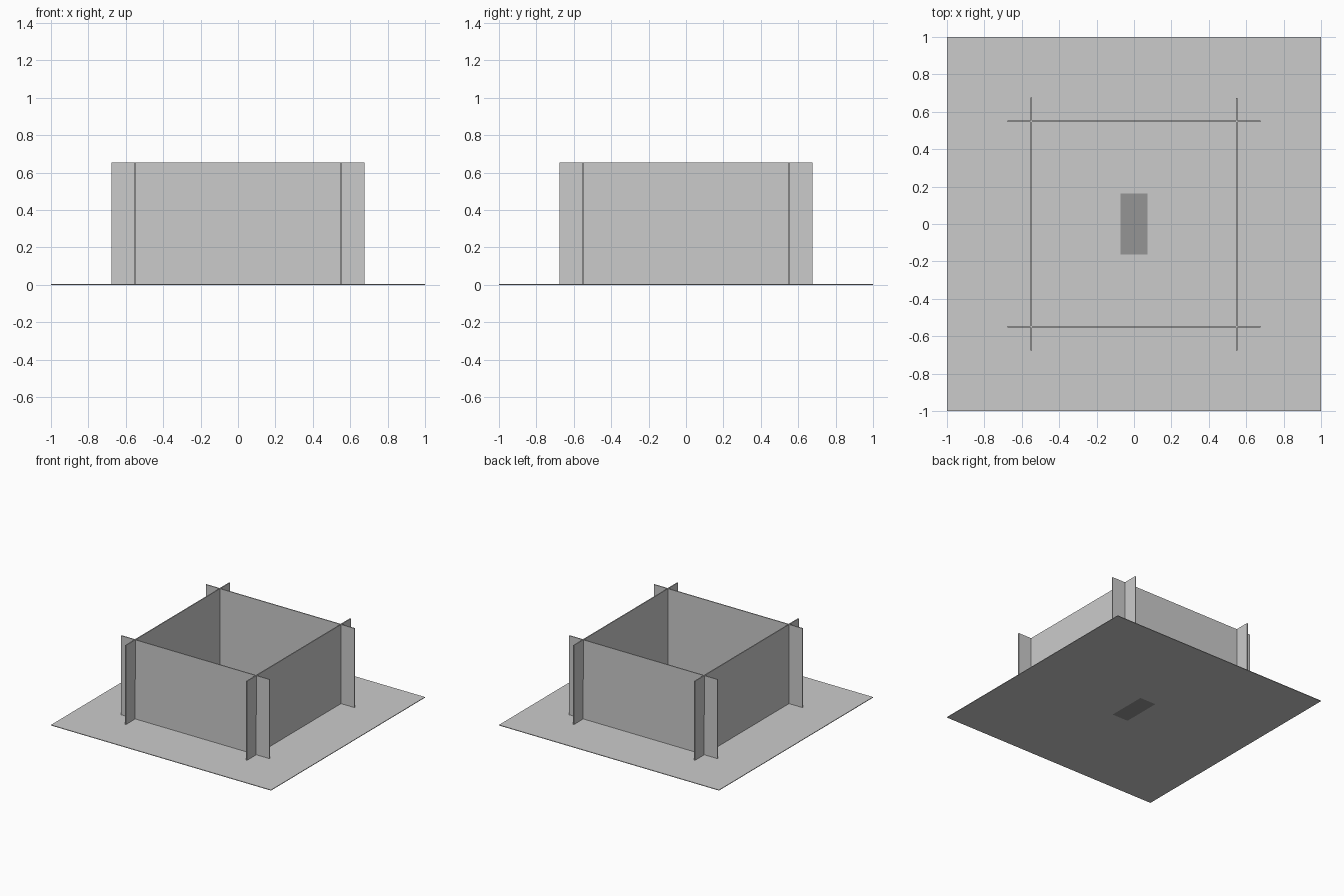
import bpy
import bmesh
import math
from mathutils import Matrix, Vector

if "Cube" in bpy.data.objects:
    bpy.data.objects.remove(bpy.data.objects["Cube"], do_unlink=True)


def make_material(name, value):
    mat = bpy.data.materials.new(name)
    colour = (value, value, value, 1.0)
    mat.use_nodes = True
    mat.diffuse_color = colour
    mat.node_tree.nodes["Principled BSDF"].inputs["Base Color"].default_value = colour
    return mat


light_grey = make_material("light grey", 0.60)
dark_grey = make_material("dark grey", 0.30)

BASE = 0.005        # base sheet thickness
WALL = 0.008        # panel thickness
HEIGHT = 0.65       # panel height
HALF = 0.675        # half the panel length
CROSS = 0.55        # where the panels cross
PATCH_X, PATCH_Y = 0.073, 0.163


def add_object(name, bm, materials):
    bmesh.ops.recalc_face_normals(bm, faces=bm.faces[:])
    mesh = bpy.data.meshes.new(name)
    bm.to_mesh(mesh)
    bm.free()
    for mat in materials:
        mesh.materials.append(mat)
    obj = bpy.data.objects.new(name, mesh)
    bpy.context.collection.objects.link(obj)
    return obj


# Base sheet with a dark rectangle cut into its middle
bm = bmesh.new()
bmesh.ops.create_cube(bm, size=1, matrix=Matrix.Translation((0, 0, BASE / 2))
                      @ Matrix.Diagonal((2, 2, BASE, 1)))
for axis, offset in ((Vector((1, 0, 0)), PATCH_X), (Vector((0, 1, 0)), PATCH_Y)):
    for side in (-1, 1):
        bmesh.ops.bisect_plane(bm, geom=bm.verts[:] + bm.edges[:] + bm.faces[:],
                               plane_co=axis * offset * side, plane_no=axis)
for face in bm.faces:
    centre = face.calc_center_median()
    face.material_index = int(abs(centre.x) < PATCH_X and abs(centre.y) < PATCH_Y)
add_object("base_sheet", bm, [light_grey, dark_grey])


# Panel with two half-height slots, open at the top or at the bottom
def panel(name, slot_at_top, offset, angle):
    slot = WALL / 2 + 0.0005
    profile = [(-HALF, 0), (HALF, 0), (HALF, HEIGHT)]
    for x in (CROSS, -CROSS):
        profile += [(x + slot, HEIGHT), (x + slot, HEIGHT / 2),
                    (x - slot, HEIGHT / 2), (x - slot, HEIGHT)]
    profile.append((-HALF, HEIGHT))
    if not slot_at_top:
        profile = [(x, HEIGHT - z) for x, z in profile]
    bm = bmesh.new()
    face = bm.faces.new([bm.verts.new((x, offset - WALL / 2, z + BASE))
                         for x, z in profile])
    extruded = bmesh.ops.extrude_face_region(bm, geom=[face])["geom"]
    bmesh.ops.translate(bm, vec=(0, WALL, 0),
                        verts=[v for v in extruded if isinstance(v, bmesh.types.BMVert)])
    bmesh.ops.rotate(bm, verts=bm.verts[:], cent=(0, 0, 0),
                     matrix=Matrix.Rotation(angle, 3, "Z"))
    add_object(name, bm, [light_grey])


# Four interlocking walls
panel("front_wall", True, -CROSS, 0)
panel("back_wall", True, CROSS, 0)
panel("left_wall", False, -CROSS, math.pi / 2)
panel("right_wall", False, CROSS, math.pi / 2)
